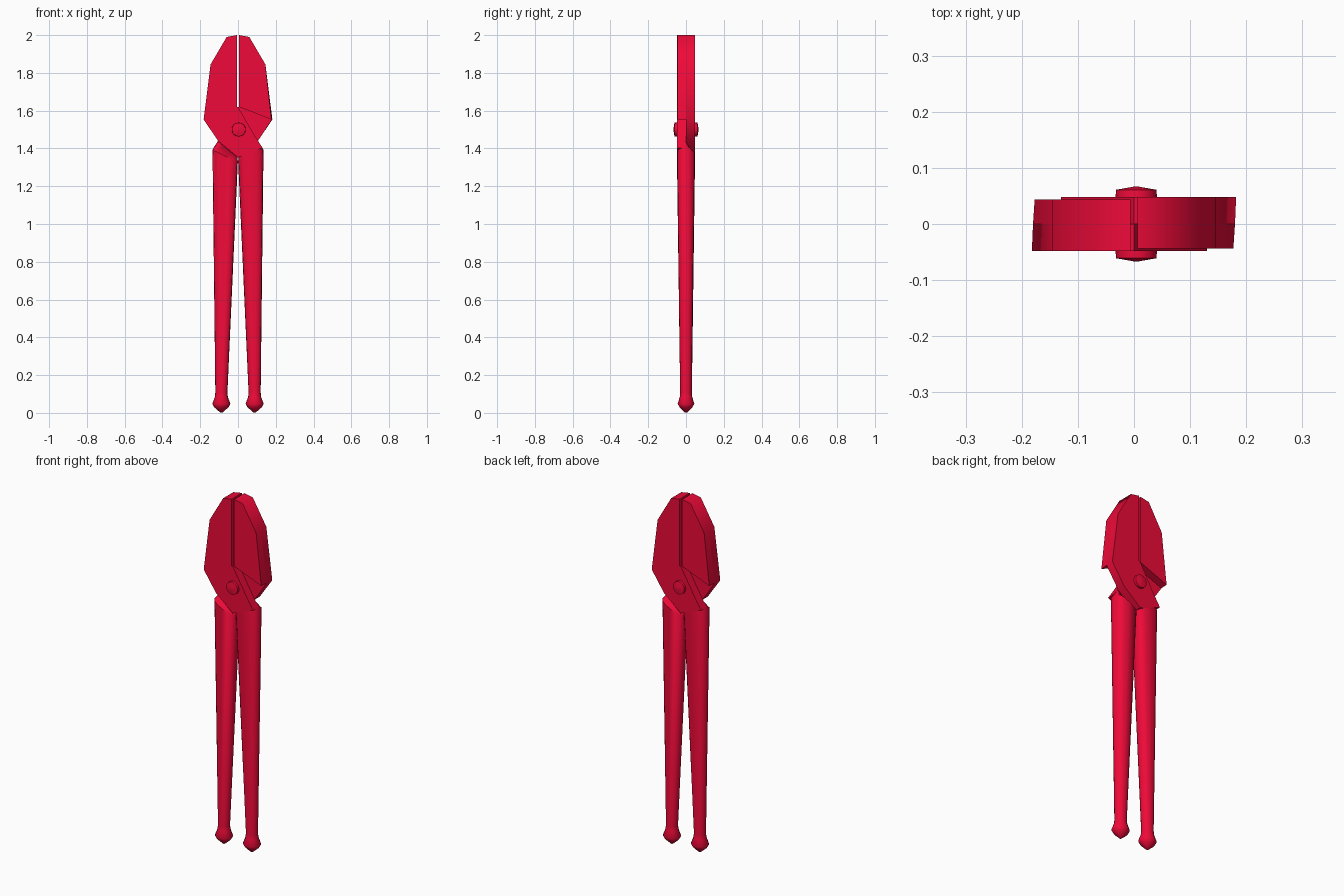
import bpy, bmesh
from math import sin, cos, pi, radians, copysign

if "Cube" in bpy.data.objects:
    bpy.data.objects.remove(bpy.data.objects["Cube"])

red = bpy.data.materials.new("red_paint")
red.diffuse_color = (0.86, 0.003, 0.04, 1)
red.use_nodes = True
red.node_tree.nodes["Principled BSDF"].inputs["Base Color"].default_value = red.diffuse_color
N = 16


def prism(bm, front, back, y0, y1):
    """Extrude an (x, z) outline from y0 to y1; back may differ slightly from front."""
    a = [bm.verts.new((x, y0, z)) for x, z in front]
    b = [bm.verts.new((x, y1, z)) for x, z in back]
    bm.faces.new(a)
    bm.faces.new(b[::-1])
    for i in range(len(a)):
        j = (i + 1) % len(a)
        bm.faces.new((a[i], b[i], b[j], a[j]))


def loft(bm, rings):
    """Skin a list of point rings and cap both ends."""
    loops = [[bm.verts.new(p) for p in r] for r in rings]
    for a, b in zip(loops, loops[1:]):
        for i in range(N):
            j = (i + 1) % N
            bm.faces.new((a[i], a[j], b[j], b[i]))
    bm.faces.new(loops[0])
    bm.faces.new(loops[-1])


def ring(cx, z, rx, ry, power=1, tilt=0, ymax=1):
    """Oval section; power below 1 makes it boxier, tilt slopes it across x."""
    pts = []
    for i in range(N):
        c, s = cos(2 * pi * i / N), sin(2 * pi * i / N)
        c, s = copysign(abs(c) ** power, c), copysign(abs(s) ** power, s)
        pts.append((cx + rx * c, min(ry * s, ymax), z + tilt * rx * c))
    return pts


def finish(bm, name):
    bmesh.ops.recalc_face_normals(bm, faces=bm.faces)
    me = bpy.data.meshes.new(name)
    bm.to_mesh(me)
    bm.free()
    me.materials.append(red)
    ob = bpy.data.objects.new(name, me)
    bpy.context.collection.objects.link(ob)
    bpy.ops.object.select_all(action='DESELECT')
    bpy.context.view_layer.objects.active = ob
    ob.select_set(True)
    bpy.ops.object.shade_smooth_by_angle(angle=radians(50))
    return ob


bm = bmesh.new()
# front half of the jaw, running on into the lap plate across the pivot
jaw_top = [(-0.006, 1.62), (-0.006, 2.0), (-0.06, 1.99), (-0.145, 1.845)]
plate = [(-0.182, 1.553), (-0.105, 1.44), (0.0, 1.352), (0.05, 1.37),
         (0.13, 1.403), (0.09, 1.465), (0.0, 1.62)]
inner = [(-0.18, 1.553)] + plate[1:]
prism(bm, jaw_top + plate, jaw_top + inner, -0.048, 0.0)
# rear half of the jaw, stopping above the other half's lap plate
prism(bm, jaw_top + [(-0.18, 1.553)], jaw_top + [(-0.177, 1.553)], 0.0, 0.044)
# tapered handle with a knob at its foot and a sloped shoulder at the lap
loft(bm, [
    ring(0.088, 0.002, 0.006, 0.006),
    ring(0.088, 0.03, 0.038, 0.034),
    ring(0.088, 0.048, 0.048, 0.044),
    ring(0.088, 0.085, 0.034, 0.033),
    ring(0.088, 0.11, 0.032, 0.031),
    ring(0.068, 1.36, 0.067, 0.048, 0.72, 0.5),
    ring(0.055, 1.395, 0.053, 0.048, 0.72, 0.8, 0.0),
])
half = finish(bm, "plier_half_left_jaw")

# the other half is the same part turned about the vertical axis
other = half.copy()
other.data = half.data.copy()
other.name = "plier_half_right_jaw"
other.rotation_euler.z = pi
bpy.context.collection.objects.link(other)

# pivot rivet with low conical heads
bm = bmesh.new()
profile = [(-0.067, 0.002), (-0.061, 0.036), (-0.047, 0.037),
           (0.047, 0.037), (0.061, 0.036), (0.067, 0.002)]
loft(bm, [[(0.004 + r * cos(2 * pi * i / N), y, 1.5 + r * sin(2 * pi * i / N))
           for i in range(N)] for y, r in profile])
finish(bm, "pivot_rivet")
